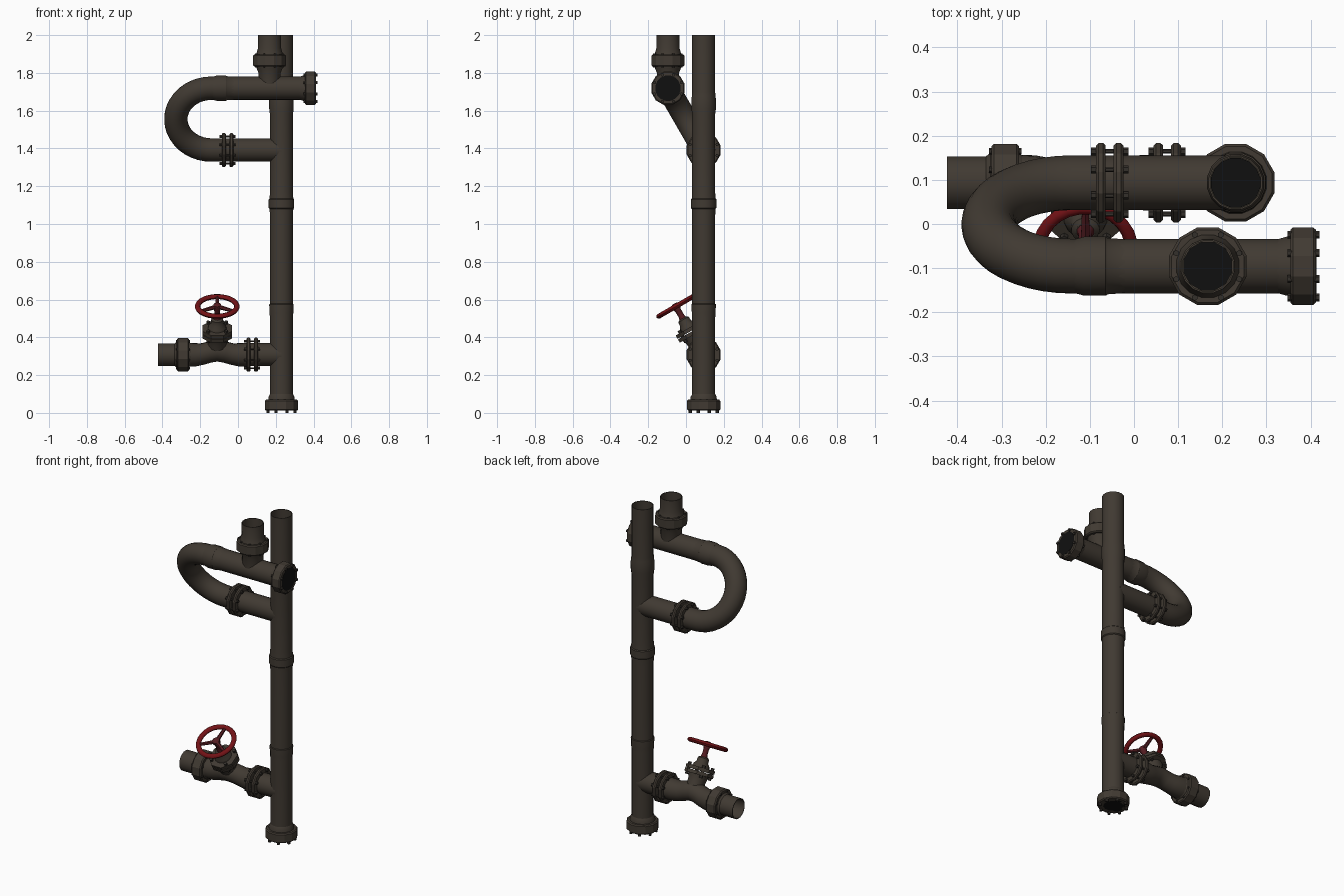
import bpy, bmesh, math
from mathutils import Vector

if "Cube" in bpy.data.objects:
    bpy.data.objects.remove(bpy.data.objects["Cube"])

def material(name, rgb):
    m = bpy.data.materials.new(name)
    m.diffuse_color = (*rgb, 1)
    m.use_nodes = True
    m.node_tree.nodes["Principled BSDF"].inputs["Base Color"].default_value = m.diffuse_color
    return m

IRON = material("brown iron", (0.052, 0.042, 0.032))
BOLT = material("dark bolt steel", (0.034, 0.029, 0.024))
RED = material("red wheel paint", (0.17, 0.006, 0.008))
STEM = material("dull red stem", (0.09, 0.012, 0.016))
BLACK = material("black opening", (0.005, 0.005, 0.005))

X, Z = Vector((1, 0, 0)), Vector((0, 0, 1))
D = Vector((0, -0.5, 0.866)).normalized()      # tilt of the bend and the valve
N = X.cross(D)
R = 0.062                                      # pipe radius
Y0 = 0.0935
RISER = Vector((0.23, Y0, 0))
LOW = Vector((0, Y0, 1.3915))                  # lower leg of the bend
HIGH = LOW + D * 0.378                         # upper leg of the bend
VALVE = Vector((-0.11, Y0, 0.308))

def finish(name, bm, mat, angle=35):
    bmesh.ops.recalc_face_normals(bm, faces=bm.faces)
    me = bpy.data.meshes.new(name)
    bm.to_mesh(me)
    bm.free()
    ob = bpy.data.objects.new(name, me)
    bpy.context.collection.objects.link(ob)
    me.materials.append(mat)
    bpy.ops.object.select_all(action='DESELECT')
    bpy.context.view_layer.objects.active = ob
    ob.select_set(True)
    bpy.ops.object.shade_smooth_by_angle(angle=math.radians(angle))
    return ob

def skin(bm, rings, closed=False):
    k = len(rings[0])
    vs = [[bm.verts.new(p) for p in r] for r in rings]
    pairs = list(zip(vs, vs[1:])) + ([(vs[-1], vs[0])] if closed else [])
    for a, b in pairs:
        for i in range(k):
            bm.faces.new((a[i], a[(i + 1) % k], b[(i + 1) % k], b[i]))
    if not closed:
        bm.faces.new(vs[0][::-1])
        bm.faces.new(vs[-1])

def add_lathe(bm, profile, origin, axis, sides, closed=False):
    """profile is (radius, distance along axis)"""
    q = Z.rotation_difference(axis)
    rings = []
    for r, h in profile:
        rings.append([Vector(origin) + q @ Vector((r * math.cos(a), r * math.sin(a), h))
                      for a in (2 * math.pi * (i + 0.5) / sides for i in range(sides))])
    skin(bm, rings, closed)

def lathe(name, profile, origin, axis, mat=IRON, sides=16, closed=False, angle=35):
    bm = bmesh.new()
    add_lathe(bm, profile, origin, axis, sides, closed)
    return finish(name, bm, mat, angle)

def sweep(name, path, radii, sides=16):
    """tube along a path lying in the X-D plane"""
    bm = bmesh.new()
    rings = []
    for i, p in enumerate(path):
        t = (path[min(i + 1, len(path) - 1)] - path[max(i - 1, 0)]).normalized()
        s = N.cross(t)
        rings.append([p + radii[i] * (N * math.cos(a) + s * math.sin(a))
                      for a in (2 * math.pi * (j + 0.5) / sides for j in range(sides))])
    skin(bm, rings)
    return finish(name, bm, IRON, 45)

def bolts(name, origin, axis, h0, h1, count=8, radius=0.077, size=0.009, shank=False):
    bm = bmesh.new()
    q = Z.rotation_difference(axis)
    if shank:
        prof = [(size, h0), (size, h0 + .013), (size * .6, h0 + .013),
                (size * .6, h1 - .013), (size, h1 - .013), (size, h1)]
    else:
        prof = [(size, h0), (size, h1)]
    for i in range(count):
        a = 2 * math.pi * (i + 0.5) / count
        c = Vector(origin) + q @ Vector((radius * math.cos(a), radius * math.sin(a), 0))
        add_lathe(bm, prof, c, axis, 6)
    return finish(name, bm, BOLT, 20)

def ring(name, origin, axis, h0, h1, r=0.091):
    b = 0.006
    return lathe(name, [(0.056, h0), (r - b, h0), (r, h0 + b), (r, h1 - b),
                        (r - b, h1), (0.056, h1)], origin, axis, sides=12, closed=True, angle=20)

def disc(name, origin, axis, h, r):
    return lathe(name, [(r, h - 0.002), (r, h + 0.002)], origin, axis, BLACK)

def flange_pair(name, origin, x):
    o = Vector((x, origin.y, origin.z))
    for side, a, b in (("left", -0.031, -0.009), ("right", 0.009, 0.031)):
        ring(f"{name}_{side}_flange", o, X, a, b, 0.093)
    bolts(f"{name}_bolts", o, X, -0.042, 0.042, shank=True)

# main riser with joint sleeves, hollow at the top
lathe("riser_pipe", [(R, 0.02), (R, 0.5), (.064, .53), (.066, .57), (.066, .575), (R, .578),
                     (R, 1.04), (.064, 1.08), (.069, 1.085), (.069, 1.13), (.064, 1.135),
                     (R, 1.17), (R, 1.58), (.066, 1.61), (.066, 1.66), (.0635, 1.68),
                     (R, 1.7), (R, 2.0), (R - .004, 2.0), (R - .004, 1.6)], RISER, Z)
disc("riser_inside", RISER, Z, 1.61, R - .005)
ring("riser_base_flange", RISER, Z, 0.012, 0.07)
disc("riser_base_opening", RISER, Z, 0.014, 0.068)
bolts("riser_base_bolts", RISER, Z, 0.0, 0.03)
lathe("riser_base_collar", [(.072, .06), (.07, .085), (R, .1)], RISER, Z)

# return bend joining the riser to the upper leg
arc = [Vector((-0.14, 0, 0)) + LOW + D * 0.189
       + 0.189 * (-X * math.sin(a) - D * math.cos(a))
       for a in (math.pi * i / 20 for i in range(21))]
path = [LOW + X * 0.23] + arc + [HIGH + X * 0.40]
sweep("return_bend", path, [R] * len(path), 20)
flange_pair("bend_joint", LOW, -0.055)
lathe("bend_sleeve", [(R, -.135), (.068, -.113), (.068, -.064), (.065, -.06), (R, -.02)], HIGH, X)

# upper leg end flange
ring("upper_end_flange", HIGH, X, 0.354, 0.412)
lathe("upper_end_collar", [(R, .325), (.068, .345), (.07, .36)], HIGH, X)
disc("upper_end_opening", HIGH, X, 0.411, 0.068)
bolts("upper_end_bolts", HIGH, X, 0.347, 0.42)

# upright branch with coupling
BR = Vector((0.167, HIGH.y, 0))
lathe("branch_pipe", [(R - .004, HIGH.z), (R - .002, 1.8), (.07, 1.825), (.074, 1.84), (.074, 1.89),
                      (.07, 1.905), (R + .001, 1.93), (R, 2.0), (R - .004, 2.0),
                      (R - .004, 1.86)], BR, Z)
ring("branch_flange", BR, Z, 1.834, 1.897)
disc("branch_inside", BR, Z, 1.87, R - .005)
bolts("branch_bolts", BR, Z, 1.829, 1.902, size=.007)

# valve line: connector, arched body, outlet stub
V0 = Vector((0, VALVE.y, VALVE.z))
lathe("valve_connector", [(R, 0.06), (R, 0.23)], V0, X)
flange_pair("valve_joint", V0, 0.075)
lathe("valve_stub", [(R, -.25), (.07, -.262), (.07, -.325), (R, -.335), (R, -.423),
                     (R - .004, -.423), (R - .004, -.3)], V0, X, sides=12)
ring("valve_stub_flange", V0, X, -0.323, -0.26)
bolts("valve_stub_bolts", V0, X, -0.328, -0.255, size=.007)
disc("valve_stub_inside", V0, X, -0.31, R - .005)
spec = [(-.27, 0, .064), (-.225, 0, .062), (-.19, .004, .057), (-.15, .016, .056), (-.11, .025, .058),
        (-.07, .016, .056), (-.03, .004, .057), (.005, 0, .062), (.06, 0, .064)]
sweep("valve_body", [V0 + X * x + D * t for x, t, r in spec], [r for x, t, r in spec])

# bonnet with bolted octagonal plates
lathe("valve_neck", [(.052, .02), (.05, .08), (.056, .115), (.06, .13)], VALVE, D)
for i, (a, b) in enumerate(((.118, .138), (.142, .162))):
    lathe(f"bonnet_plate_{i + 1}", [(.084, a), (.084, b)], VALVE, D, sides=8, angle=20)
bolts("bonnet_bolts", VALVE, D, .104, .176, count=4, radius=.068, size=.01)
lathe("bonnet_dome", [(.05, .16), (.046, .175), (.034, .19), (.032, .215), (.022, .222)], VALVE, D)

# stem and handwheel
lathe("valve_stem", [(.022, .215), (.016, .235), (.016, .27), (.022, .285), (.022, .305), (.012, .312)],
      VALVE, D, STEM, 10)
WHEEL = VALVE + D * 0.295
rim = [(.104 + .015 * math.cos(a), .013 * math.sin(a)) for a in (math.pi * i / 4 for i in range(8))]
lathe("handwheel_rim", rim, WHEEL, D, RED, 24, True, 50)
for i in range(3):
    a = math.radians(90 + 120 * i)
    ray = X * math.cos(a) + D.cross(X) * math.sin(a)
    lathe(f"handwheel_spoke_{i + 1}", [(.012, 0.01), (.009, .1)], WHEEL, ray, STEM, 6)
